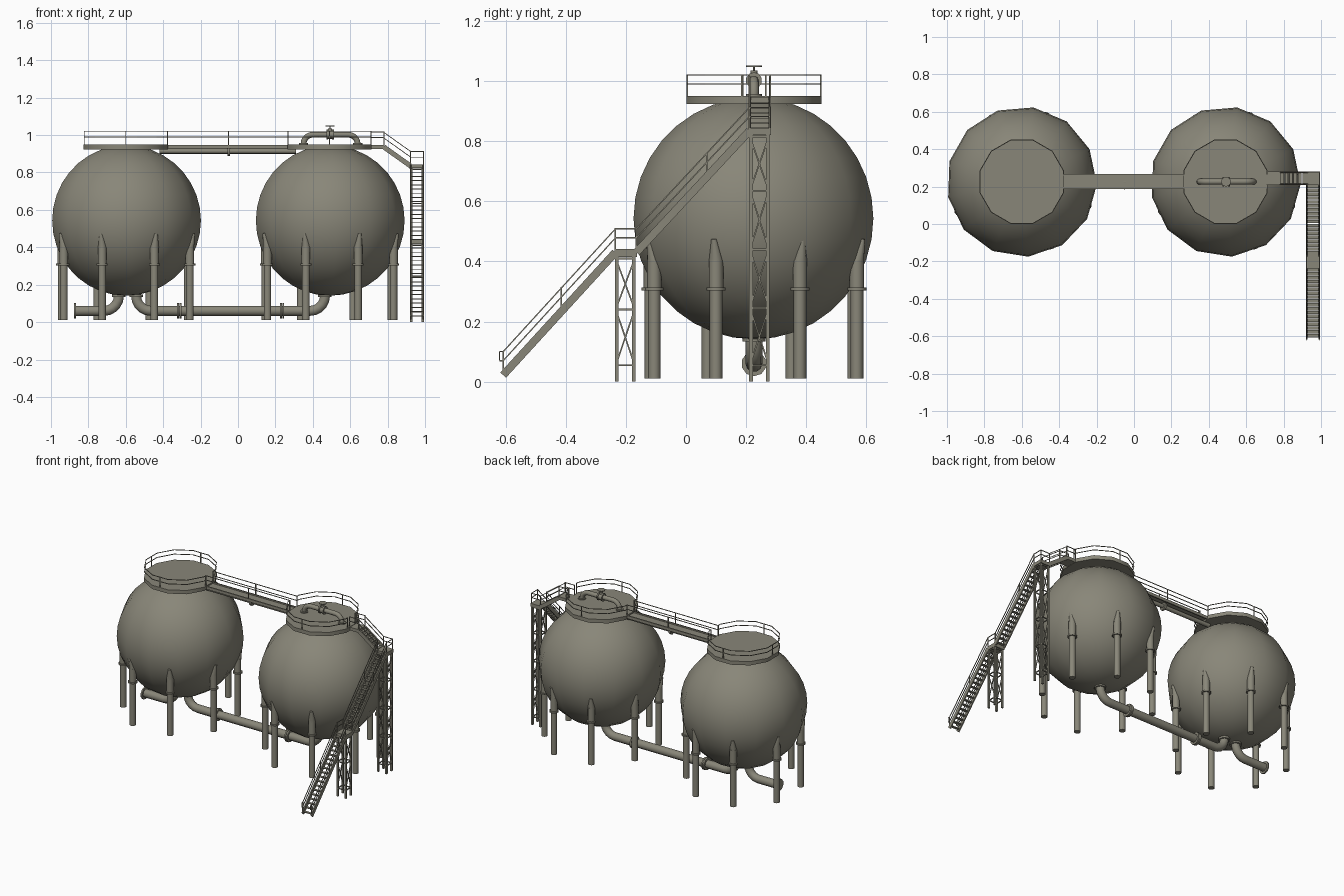
import bpy, bmesh, math
from mathutils import Vector, Matrix

if "Cube" in bpy.data.objects:
    bpy.data.objects.remove(bpy.data.objects["Cube"])

paint = bpy.data.materials.new("olive grey paint")
paint.diffuse_color = (0.25, 0.24, 0.19, 1)
paint.use_nodes = True
paint.node_tree.nodes["Principled BSDF"].inputs["Base Color"].default_value = paint.diffuse_color
CY = 0.226                       # tank row y
TANKS = {"left": -0.60, "right": 0.489}


def finish(name, bm, smooth=None):
    bmesh.ops.recalc_face_normals(bm, faces=bm.faces)
    me = bpy.data.meshes.new(name)
    bm.to_mesh(me)
    bm.free()
    me.materials.append(paint)
    ob = bpy.data.objects.new(name, me)
    bpy.context.collection.objects.link(ob)
    if smooth:
        bpy.ops.object.select_all(action='DESELECT')
        ob.select_set(True)
        bpy.context.view_layer.objects.active = ob
        bpy.ops.object.shade_smooth_by_angle(angle=math.radians(smooth))
    return ob


def beam(bm, a, b, w, h=None):
    """Box bar from a to b, w wide and h deep."""
    a, b = Vector(a), Vector(b)
    d = b - a
    n = d.normalized()
    side = n.cross(Vector((0, 0, 1)))
    side = side.normalized() if side.length > 1e-4 else Vector((1, 0, 0))
    up = side.cross(n)
    m = Matrix((side * w, d, up * (h or w))).transposed().to_4x4()
    m.translation = (a + b) / 2
    bmesh.ops.create_cube(bm, size=1, matrix=m)


def box(bm, lo, hi):
    lo, hi = Vector(lo), Vector(hi)
    m = Matrix.Diagonal((*(hi - lo), 1))
    m.translation = (lo + hi) / 2
    bmesh.ops.create_cube(bm, size=1, matrix=m)


def cyl(bm, a, b, r, r2=None, n=10):
    a, b = Vector(a), Vector(b)
    m = (b - a).to_track_quat('Z', 'Y').to_matrix().to_4x4()
    m.translation = (a + b) / 2
    bmesh.ops.create_cone(bm, cap_ends=True, segments=n, radius1=r,
                          radius2=r if r2 is None else r2, depth=(b - a).length, matrix=m)


def sweep(bm, pts, r, n=10):
    """Round pipe along points (x, z) in the plane y = CY."""
    pts = [Vector((x, CY, z)) for x, z in pts]
    rings = []
    for i, p in enumerate(pts):
        t = (pts[min(i + 1, len(pts) - 1)] - pts[max(i - 1, 0)]).normalized()
        y = Vector((0, 1, 0))
        s = t.cross(y)
        rings.append([bm.verts.new(p + r * (math.cos(k * math.tau / n) * y + math.sin(k * math.tau / n) * s))
                      for k in range(n)])
    for p, q in zip(rings, rings[1:]):
        for k in range(n):
            bm.faces.new((p[k], p[k - 1], q[k - 1], q[k]))
    bm.faces.new(rings[0])
    bm.faces.new(rings[-1])


def arc(cx, cz, r, a0, a1, n=5):
    return [(cx + r * math.cos(math.radians(a0 + (a1 - a0) * i / n)),
             cz + r * math.sin(math.radians(a0 + (a1 - a0) * i / n))) for i in range(n + 1)]


def rails(bm, pts, posts=None):
    """Two handrails over floor points, with a post at each (or at the given ones)."""
    pts = [Vector(p) for p in pts]
    for h in (0.072, 0.042):
        for p, q in zip(pts, pts[1:]):
            beam(bm, p + Vector((0, 0, h)), q + Vector((0, 0, h)), 0.004)
    for p in (pts if posts is None else [Vector(p) for p in posts]):
        beam(bm, p, p + Vector((0, 0, 0.074)), 0.005)


# Tanks with platforms, railings and legs
for side, cx in TANKS.items():
    bm = bmesh.new()
    bmesh.ops.create_uvsphere(bm, u_segments=13, v_segments=18, radius=0.402,
                              matrix=Matrix.Translation((cx, CY, 0.543)) @ Matrix.Rotation(math.radians(-92), 4, 'Z'))
    finish(side + "_tank", bm, 60)

    bm = bmesh.new()
    m = Matrix.Translation((cx, CY, 0.937)) @ Matrix.Rotation(math.radians(15), 4, 'Z')
    bmesh.ops.create_cone(bm, cap_ends=True, segments=12, radius1=0.233, radius2=0.233, depth=0.026, matrix=m)
    finish(side + "_top_platform", bm, 35)

    bm = bmesh.new()
    for s in (1, -1):            # front and back halves, open at the walkway
        half = [(cx + 0.23 * math.cos(math.radians(15 + 30 * k)),
                 CY + s * 0.23 * math.sin(math.radians(15 + 30 * k)), 0.948) for k in range(6)]
        first = (cx + 0.222, CY + s * 0.04, 0.948)
        last = (cx - 0.222, CY + s * (0.04 if side == "right" else 0), 0.948)
        mid = (cx, CY + s * 0.222, 0.948)
        rails(bm, [first] + half + [last], [first, mid, last])
    finish(side + "_platform_railing", bm)

    bm = bmesh.new()
    for k in range(8):
        a = math.radians(24.8 + 45 * k)
        at = lambda r, z: (cx + r * math.cos(a), CY + r * math.sin(a), z)
        cyl(bm, at(0.365, 0.01), at(0.365, 0.31), 0.021)
        cyl(bm, at(0.365, 0.303), at(0.365, 0.313), 0.031)
        cyl(bm, at(0.365, 0.31), at(0.365, 0.405), 0.024)
        cyl(bm, at(0.365, 0.40), at(0.385, 0.475), 0.024, 0.009)
    finish(side + "_tank_legs", bm, 40)

# Walkway between the tanks
bm = bmesh.new()
x0, x1 = -0.385, 0.275
box(bm, (x0, 0.195, 0.934), (x1, 0.26, 0.94))
for y in (0.192, 0.263):
    beam(bm, (x0, y, 0.937), (x1, y, 0.937), 0.009, 0.02)
finish("walkway", bm)
bm = bmesh.new()
for y in (0.188, 0.266):
    rails(bm, [(-0.378, y, 0.948), (-0.05, y, 0.948), (0.267, y, 0.948)])
finish("walkway_railing", bm)
bm = bmesh.new()
cyl(bm, (-0.42, CY, 0.914), (0.31, CY, 0.914), 0.014)
cyl(bm, (-0.056, CY, 0.914), (-0.042, CY, 0.914), 0.027)
finish("walkway_pipe", bm, 40)

# Loop pipe and valve on the right tank
bm = bmesh.new()
sweep(bm, [(0.35, 0.94)] + arc(0.40, 0.952, 0.05, 180, 90) + arc(0.59, 0.952, 0.05, 90, 0) + [(0.64, 0.94)], 0.016)
for x in (0.35, 0.64):
    cyl(bm, (x, CY, 0.945), (x, CY, 0.957), 0.026)
finish("top_loop_pipe", bm, 40)
bm = bmesh.new()
for x in (0.472, 0.502):
    cyl(bm, (x, CY, 1.002), (x + 0.01, CY, 1.002), 0.027)
cyl(bm, (0.48, CY, 1.002), (0.505, CY, 1.002), 0.022)
cyl(bm, (0.492, CY, 1.0), (0.492, CY, 1.035), 0.012)
cyl(bm, (0.492, CY, 1.03), (0.492, CY, 1.05), 0.003, n=6)
cyl(bm, (0.492, CY, 1.047), (0.492, CY, 1.051), 0.026)
finish("valve", bm, 40)

# Pipes under the tanks
bm = bmesh.new()
sweep(bm, [(-0.87, 0.06)] + arc(-0.717, 0.14, 0.08, -90, 0) + [(-0.637, 0.16)], 0.028)
sweep(bm, [(-0.545, 0.16)] + arc(-0.465, 0.14, 0.08, 180, 270) + arc(0.385, 0.14, 0.08, -90, 0)
      + [(0.465, 0.16)], 0.028)
for x in (-0.872, -0.32, -0.308, 0.23, 0.242):
    cyl(bm, (x - 0.005, CY, 0.06), (x + 0.005, CY, 0.06), 0.042)
for x in (-0.637, -0.545, 0.465):
    cyl(bm, (x, CY, 0.134), (x, CY, 0.147), 0.038)
finish("bottom_pipes", bm, 40)


# Stairs: flights run from top point to foot point, across a given width vector
def flight(name, top, foot, across, steps, posts):
    top, foot, across = Vector(top), Vector(foot), Vector(across)
    bm = bmesh.new()
    for s in (0, 1):
        beam(bm, top + across * s, foot + across * s, 0.008, 0.026)
    run = (foot - top).to_2d().to_3d().normalized() * 0.009
    for i in range(steps):
        p = top.lerp(foot, (i + 0.5) / steps) + across / 2
        beam(bm, p - run, p + run, across.length, 0.005)
    finish(name, bm)
    bm = bmesh.new()
    for s in (0, 1):
        o = across * s + Vector((0, 0, 0.006))
        rails(bm, [top + o, foot + o], [top.lerp(foot, t) + o for t in posts])
    finish(name + "_railing", bm)


flight("top_stair", (0.78, 0.212, 0.936), (0.922, 0.212, 0.835), (0, 0.066, 0), 6, (0, 1))
flight("upper_stair", (0.923, 0.212, 0.835), (0.923, -0.165, 0.43), (0.068, 0, 0), 18, (0, 0.38, 1))
flight("lower_stair", (0.923, -0.235, 0.43), (0.923, -0.608, 0.022), (0.068, 0, 0), 18, (0, 0.48, 1))

# Landings
bm = bmesh.new()
box(bm, (0.68, 0.208, 0.925), (0.782, 0.282, 0.947))
box(bm, (0.915, 0.208, 0.82), (0.995, 0.282, 0.843))
box(bm, (0.919, -0.237, 0.415), (0.995, -0.163, 0.441))
finish("landings", bm)
bm = bmesh.new()
rails(bm, [(0.922, 0.278, 0.84), (0.991, 0.278, 0.84), (0.991, 0.212, 0.84)])
for x in (0.923, 0.991):
    rails(bm, [(x, -0.235, 0.437), (x, -0.165, 0.437)])
    for z in (0.07, 0.1):        # rail ends at the stair foot
        beam(bm, (x, -0.608, z), (x, -0.62, z), 0.004)
    beam(bm, (x, -0.62, 0.07), (x, -0.62, 0.1), 0.004)
for y in (0.21, 0.28):
    rails(bm, [(0.71, y, 0.945), (0.78, y, 0.945)])
finish("landing_railings", bm)

# Braced towers carrying the landings
for name, y0, y1, levels in (("lower_tower", -0.23, -0.174, (0.055, 0.24, 0.41)),
                             ("upper_tower", 0.216, 0.272, (0.055, 0.245, 0.44, 0.635, 0.815))):
    bm = bmesh.new()
    c = [(0.926, y0), (0.988, y0), (0.988, y1), (0.926, y1)]
    for i in range(4):
        p, q = c[i], c[(i + 1) % 4]
        beam(bm, (*p, 0), (*p, levels[-1] + 0.01), 0.012)
        for z in levels:
            beam(bm, (*p, z), (*q, z), 0.006)
        if i % 2:                # cross bracing on the two x sides
            for a, b in zip(levels, levels[1:]):
                beam(bm, (*p, a + 0.01), (*q, b - 0.01), 0.005)
                beam(bm, (*q, a + 0.01), (*p, b - 0.01), 0.005)
    finish(name, bm)
